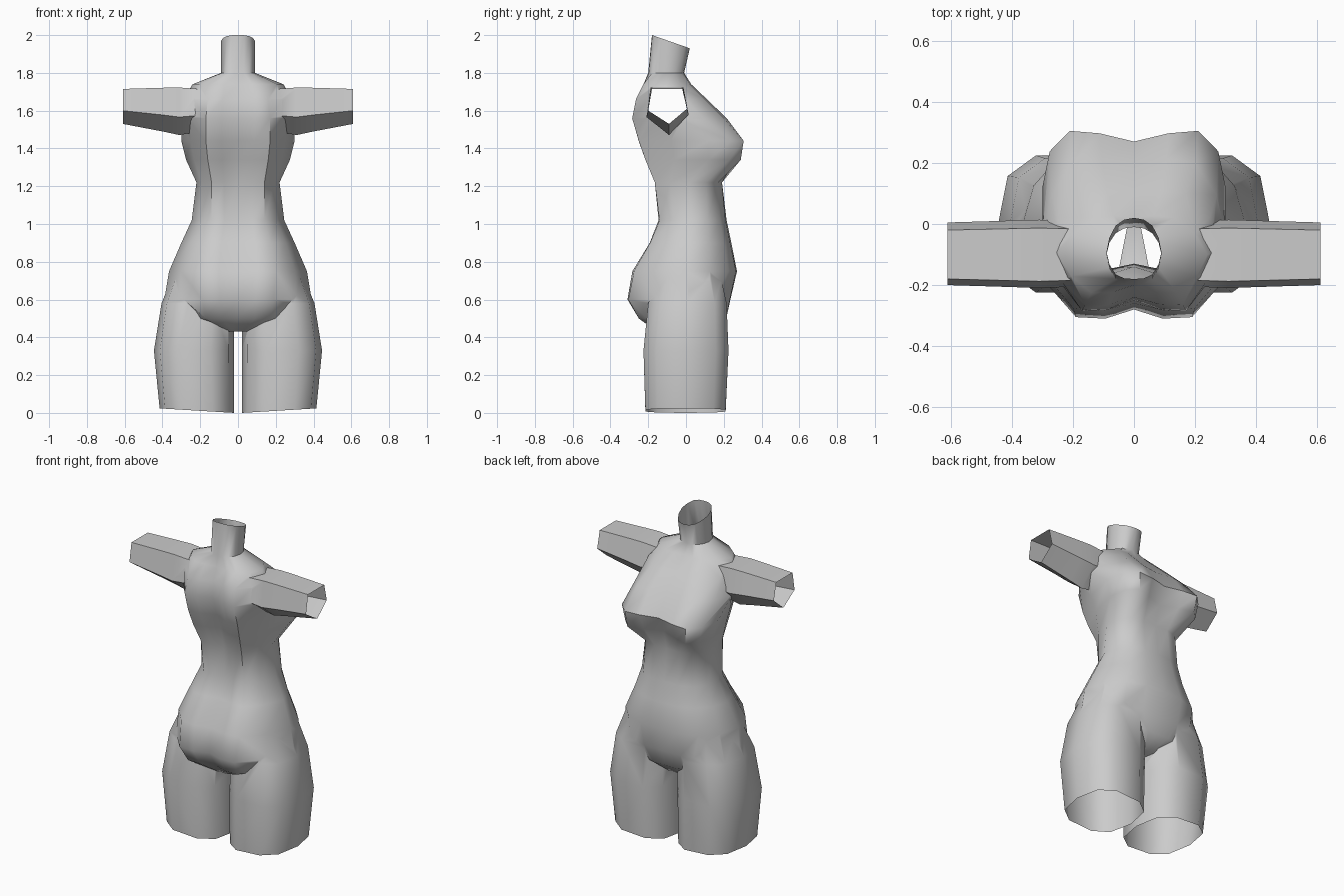
import bpy, bmesh, math
from mathutils import Vector

if "Cube" in bpy.data.objects:
    bpy.data.objects.remove(bpy.data.objects["Cube"])

skin = bpy.data.materials.new("pale_grey")
skin.diffuse_color = (0.6, 0.6, 0.6, 1)
skin.use_nodes = True
skin.node_tree.nodes["Principled BSDF"].inputs["Base Color"].default_value = skin.diffuse_color


def loft(name, rings):
    """Closed tube through rings that share a point count."""
    bm = bmesh.new()
    loops = [[bm.verts.new(p) for p in r] for r in rings]
    n = len(loops[0])
    for a, b in zip(loops, loops[1:]):
        for i in range(n):
            j = (i + 1) % n
            bm.faces.new((a[i], a[j], b[j], b[i]))
    bm.faces.new(loops[0])
    bm.faces.new(loops[-1])
    bmesh.ops.recalc_face_normals(bm, faces=bm.faces)
    me = bpy.data.meshes.new(name)
    bm.to_mesh(me)
    bm.free()
    me.materials.append(skin)
    ob = bpy.data.objects.new(name, me)
    bpy.context.collection.objects.link(ob)
    return ob


def rounded(points):
    """Insert a curved midpoint on each side of a closed ring."""
    n, out = len(points), []
    for i in range(n):
        a, b, c, d = (points[(i + k) % n] for k in (-1, 0, 1, 2))
        out += [b, (b + c) * 0.5625 - (a + d) * 0.0625]
    return out


# Trunk sections: z, back centre y, back x y, side x y, front x y, front centre y
SECTIONS = [
    (0.43, -.15, .05, -.14, .10, .00, .05, .12, .13),
    (0.50, -.22, .17, -.25, .28, .00, .15, .19, .21),
    (0.60, -.28, .19, -.305, .39, .00, .24, .20, .235),
    (0.75, -.26, .20, -.275, .365, .00, .24, .225, .27),
    (0.90, -.17, .17, -.19, .30, .02, .19, .20, .24),
    (1.02, -.13, .14, -.14, .245, .03, .17, .18, .215),
    (1.22, -.14, .14, -.165, .22, .02, .16, .17, .19),
    (1.34, -.17, .16, -.215, .275, .12, .20, .29, .22),
    (1.44, -.21, .17, -.25, .30, .12, .21, .305, .27),
    (1.56, -.25, .17, -.285, .30, -.04, .20, .20, .20),
    (1.66, -.24, .16, -.265, .29, -.08, .17, .10, .10),
    (1.74, -.21, .14, -.225, .24, -.10, .13, .02, .02),
    (1.80, -.20, .06, -.18, .09, -.10, .06, -.03, -.01),
    (1.965, -.18, .06, -.165, .09, -.09, .06, -.005, .02),
]
rings = []
for z, cb, xb, yb, xs, ys, xf, yf, cf in SECTIONS:
    half = [(xb, yb), (xs, ys), (xf, yf)]
    pts = [(0, cb)] + half + [(0, cf)] + [(-x, y) for x, y in reversed(half)]
    tilt = -0.35 if z > 1.9 else 0          # slanted neck cut
    rings.append(rounded([Vector((x, y, z + tilt * (y + .08))) for x, y in pts]))
body = loft("torso", rings)

# Legs: z, inner x, outer x, back y, front y
LEG = [(0.012, .02, .415, -.215, .21), (0.33, .02, .445, -.225, .225),
       (0.58, .02, .405, -.20, .215), (0.74, .07, .34, -.14, .18)]
# Arm end section (y, z) and stations: x, scale, centre z
ARM_END = [(-.18, 1.715), (-.02, 1.715), (.005, 1.61), (-.09, 1.53), (-.20, 1.60)]
ARM = [(.12, 1.1, 1.615), (.31, 1.36, 1.607), (.40, 1.25, 1.615), (.61, 1.0, 1.63)]

limbs = []
for s, side in ((1, "right"), (-1, "left")):
    rings = []
    for z, x0, x1, y0, y1 in LEG:
        ring = []
        for i in range(10):
            a = math.tau * i / 10
            c, d = math.cos(a), math.sin(a)
            ux = math.copysign(abs(c) ** .75, c)
            uy = math.copysign(min(1, abs(d) ** .75 * 1.04), d)
            drop = .012 * ux if z < .1 else 0
            ring.append((s * ((x0 + x1) / 2 + ux * (x1 - x0) / 2),
                         (y0 + y1) / 2 + uy * (y1 - y0) / 2, z + drop))
        rings.append(ring)
    limbs.append(loft(side + "_thigh", rings))
    limbs.append(loft(side + "_upper_arm", [
        [(s * x, -.095 + (y + .095) * (1 + (k - 1) * .25), zc + (z - 1.63) * k)
         for y, z in ARM_END] for x, k, zc in ARM]))

# Fuse limbs into the trunk
for limb in limbs:
    m = body.modifiers.new("fuse", "BOOLEAN")
    m.operation, m.solver, m.object = "UNION", "EXACT", limb
bpy.context.view_layer.objects.active = body
body.select_set(True)
for m in list(body.modifiers):
    bpy.ops.object.modifier_apply(modifier=m.name)
for limb in limbs:
    bpy.data.objects.remove(limb)

# Open the cut ends of neck, arms and thighs
bm = bmesh.new()
bm.from_mesh(body.data)
bmesh.ops.remove_doubles(bm, verts=bm.verts, dist=.004)
ends = [f for f in bm.faces if all(v.co.z < .04 for v in f.verts)
        or all(abs(v.co.x) > .6 for v in f.verts) or all(v.co.z > 1.9 for v in f.verts)]
bmesh.ops.delete(bm, geom=ends, context="FACES")
bm.to_mesh(body.data)
bm.free()
bpy.ops.object.shade_smooth_by_angle(angle=math.radians(50))
